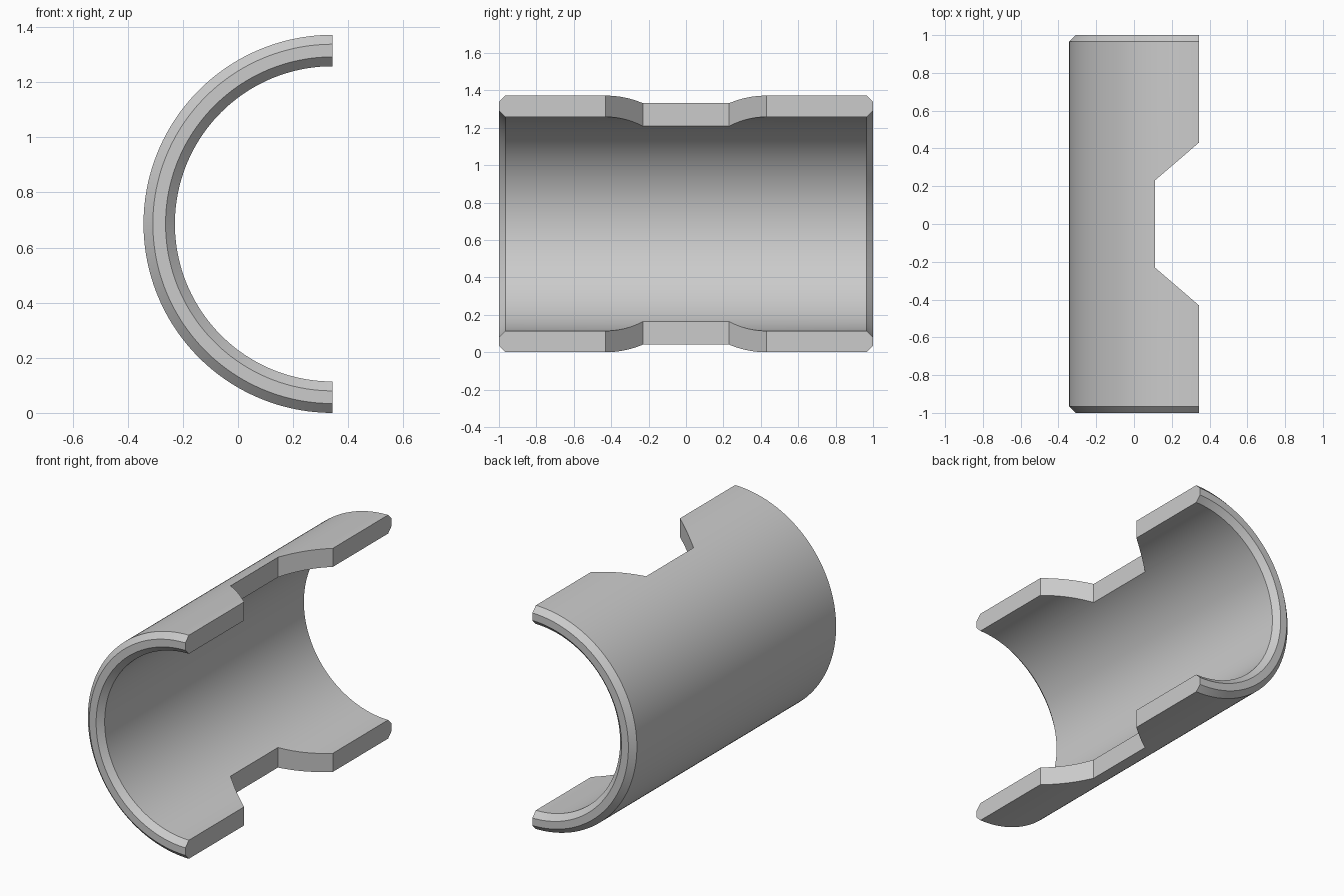
import bpy, bmesh, math

cube = bpy.data.objects.get("Cube")
if cube:
    bpy.data.objects.remove(cube, do_unlink=True)

OUTER, INNER, HALF_LEN, CHAMFER = 0.686, 0.572, 1.0, 0.034
AXIS_X, AXIS_Z = 0.343, 0.686
SEGMENTS = 96

metal = bpy.data.materials.new("plain grey")
metal.use_nodes = True
grey = (0.6, 0.6, 0.6, 1)
metal.diffuse_color = grey
metal.node_tree.nodes["Principled BSDF"].inputs["Base Color"].default_value = grey


def make_object(name, bm):
    bmesh.ops.recalc_face_normals(bm, faces=bm.faces)
    mesh = bpy.data.meshes.new(name)
    bm.to_mesh(mesh)
    bm.free()
    mesh.materials.append(metal)
    obj = bpy.data.objects.new(name, mesh)
    bpy.context.collection.objects.link(obj)
    return obj


# Half sleeve: chamfered wall section swept through a half turn
end = HALF_LEN - CHAMFER
section = [(OUTER, end), (OUTER - CHAMFER, HALF_LEN),
           (INNER + CHAMFER, HALF_LEN), (INNER, end)]
section += [(r, -y) for r, y in reversed(section)]
bm = bmesh.new()
rings = []
for i in range(SEGMENTS + 1):
    a = math.pi * i / SEGMENTS
    rings.append([bm.verts.new((AXIS_X - r * math.sin(a), y, AXIS_Z + r * math.cos(a)))
                  for r, y in section])
n = len(section)
for a, b in zip(rings, rings[1:]):
    for j in range(n):
        k = (j + 1) % n
        bm.faces.new((a[j], a[k], b[k], b[j]))
bm.faces.new(rings[0])
bm.faces.new(rings[-1])
sleeve = make_object("half_sleeve", bm)

# Trapezoid notch cut through both long edges
bm = bmesh.new()
outline = [(0.11, -0.23), (0.576, -0.63), (0.576, 0.63), (0.11, 0.23)]
base = bm.faces.new([bm.verts.new((x, y, -0.2)) for x, y in outline])
top = bmesh.ops.extrude_face_region(bm, geom=[base])["geom"]
bmesh.ops.translate(bm, vec=(0, 0, 1.8),
                    verts=[v for v in top if isinstance(v, bmesh.types.BMVert)])
cutter = make_object("notch_cutter", bm)
cutter.hide_render = True

bpy.ops.object.select_all(action="DESELECT")
sleeve.select_set(True)
bpy.context.view_layer.objects.active = sleeve
cut = sleeve.modifiers.new("notch", "BOOLEAN")
cut.operation = "DIFFERENCE"
cut.solver = "EXACT"
cut.object = cutter
bpy.ops.object.modifier_apply(modifier=cut.name)
bpy.data.objects.remove(cutter, do_unlink=True)

# Smooth curved walls with crisp chamfers and cut edges
bpy.ops.object.shade_smooth_by_angle(angle=math.radians(30))
